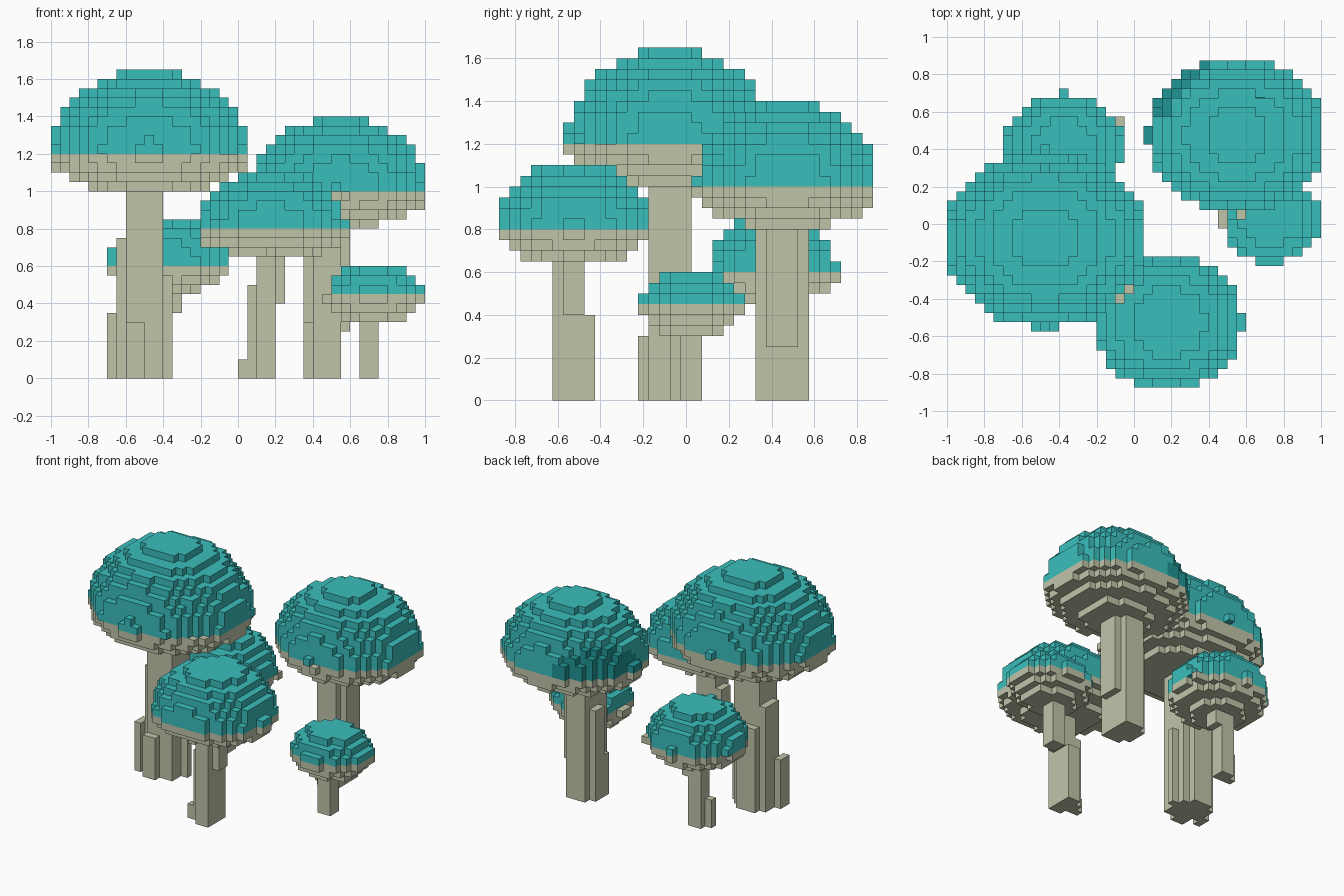
import bpy, bmesh, math
from mathutils import Vector

cube = bpy.data.objects.get("Cube")
if cube:
    bpy.data.objects.remove(cube, do_unlink=True)

V = 0.05  # block size


def material(name, rgb):
    m = bpy.data.materials.new(name)
    m.use_nodes = True
    m.diffuse_color = (*rgb, 1)
    m.node_tree.nodes["Principled BSDF"].inputs["Base Color"].default_value = (*rgb, 1)
    return m


TEAL = material("teal", (0.042, 0.52, 0.505))
BEIGE = material("beige", (0.527, 0.555, 0.395))
DARK = material("dark_teal", (0.014, 0.30, 0.30))


def finish(name, bm, mats):
    me = bpy.data.meshes.new(name)
    bm.to_mesh(me)
    bm.free()
    for m in mats:
        me.materials.append(m)
    ob = bpy.data.objects.new(name, me)
    bpy.context.collection.objects.link(ob)


def boxes(name, blocks, mat):
    """Joined boxes given as (x0, x1, y0, y1, z0, z1)."""
    bm = bmesh.new()
    for x0, x1, y0, y1, z0, z1 in blocks:
        for v in bmesh.ops.create_cube(bm, size=1)["verts"]:
            v.co = Vector((x1 if v.co.x > 0 else x0,
                           y1 if v.co.y > 0 else y0,
                           z1 if v.co.z > 0 else z0))
    finish(name, bm, [mat])


def cap(name, centre, rx, ry, up, down, shade=None):
    """Blocky dome of height up over a shallower bowl of depth down."""
    cx, cy, cz = centre
    k0 = round(cz / V)
    cells = set()
    for k in range(k0 - 6, k0 + 12):
        dz = (k + 0.5) * V - cz
        tz = (dz / (up if dz > 0 else down)) ** 2
        for i in range(-22, 22):
            for j in range(-22, 23):
                dx, dy = (i + 0.5) * V - cx, j * V - cy
                if (dx / rx) ** 2 + (dy / ry) ** 2 + tz <= 1:
                    cells.add((i, j, k))
    # only the outer block faces are made
    bm = bmesh.new()
    for i, j, k in sorted(cells):
        c = Vector(((i + 0.5) * V, j * V, (k + 0.5) * V))
        for axis in range(3):
            for s in (-1, 1):
                n = [0, 0, 0]
                n[axis] = s
                if (i + n[0], j + n[1], k + n[2]) in cells:
                    continue
                n = Vector(n) * V / 2
                a, b = Vector((0, 0, 0)), Vector((0, 0, 0))
                a[(axis + 1) % 3] = V / 2
                b[(axis + 2) % 3] = V / 2 * s
                f = bm.faces.new([bm.verts.new(c + n + p)
                                  for p in (-a - b, a - b, a + b, b - a)])
                # pale bowl below the rim, coloured dome above
                f.material_index = 1 if c.z < cz else (2 if shade and shade(c) else 0)
    bmesh.ops.remove_doubles(bm, verts=bm.verts, dist=V / 20)
    finish(name, bm, [TEAL, BEIGE] + ([DARK] if shade else []))


def dark_patch(c):
    d2 = (c.x - 0.2) ** 2 + (c.y - 0.69) ** 2
    return d2 / 0.32 ** 2 + ((c.z - 1.0) / 0.19) ** 2 < 1


# Caps
cap("large_cap", (-0.475, -0.078, 1.2), 0.54, 0.479, 0.45, 0.224)
cap("back_cap", (0.545, 0.475, 1.0), 0.478, 0.42, 0.4, 0.2, dark_patch)
cap("front_cap", (0.18, -0.525, 0.8), 0.404, 0.365, 0.32, 0.16)
cap("rear_cap", (-0.375, 0.403, 0.6), 0.32, 0.302, 0.265, 0.15)
cap("small_cap", (0.735, 0.025, 0.45), 0.262, 0.235, 0.16, 0.16)

# Stems with stepped side slabs
boxes("large_stem", [
    (-.6, -.4, -.175, .025, 0, 1.05),
    (-.65, -.6, -.125, .025, 0, .75),
    (-.7, -.65, -.175, -.075, 0, .35),
    (-.4, -.35, -.075, -.025, 0, .55),
    (-.6, -.5, -.225, -.175, 0, .3),
    (-.6, -.45, .025, .075, 0, .6)], BEIGE)
boxes("back_stem", [
    (.4, .55, .375, .575, 0, .85),
    (.35, .4, .425, .525, 0, .65),
    (.35, .4, .375, .425, 0, .3),
    (.4, .55, .325, .375, 0, .85),
    (.55, .6, .375, .525, .25, .85)], BEIGE)
boxes("front_stem", [
    (.1, .2, -.625, -.475, 0, .7),
    (.05, .1, -.575, -.475, 0, .5),
    (.0, .05, -.575, -.525, 0, .1),
    (.1, .2, -.475, -.425, 0, .4),
    (.2, .25, -.575, -.475, .4, .7)], BEIGE)
boxes("rear_stem", [
    (-.45, -.35, .375, .475, 0, .5),
    (-.5, -.45, .375, .425, 0, .2),
    (-.35, -.3, .375, .475, .35, .5)], BEIGE)
boxes("small_stem", [(.65, .75, -.025, .075, 0, .35)], BEIGE)

# Loose blocks on the rims
boxes("pale_rim_blocks", [
    (-.1, -.05, .525, .575, .55, .6),
    (-.1, -.05, -.425, -.375, 1.15, 1.2),
    (-.05, 0, -.375, -.325, 1.15, 1.2),
    (.45, .5, -.025, .075, .4, .45),
    (.55, .6, .025, .075, .95, 1.0),
    (.8, .85, .775, .825, .95, 1.0)], BEIGE)
boxes("teal_rim_block", [(.5, .55, .025, .075, 1.0, 1.05)], TEAL)
